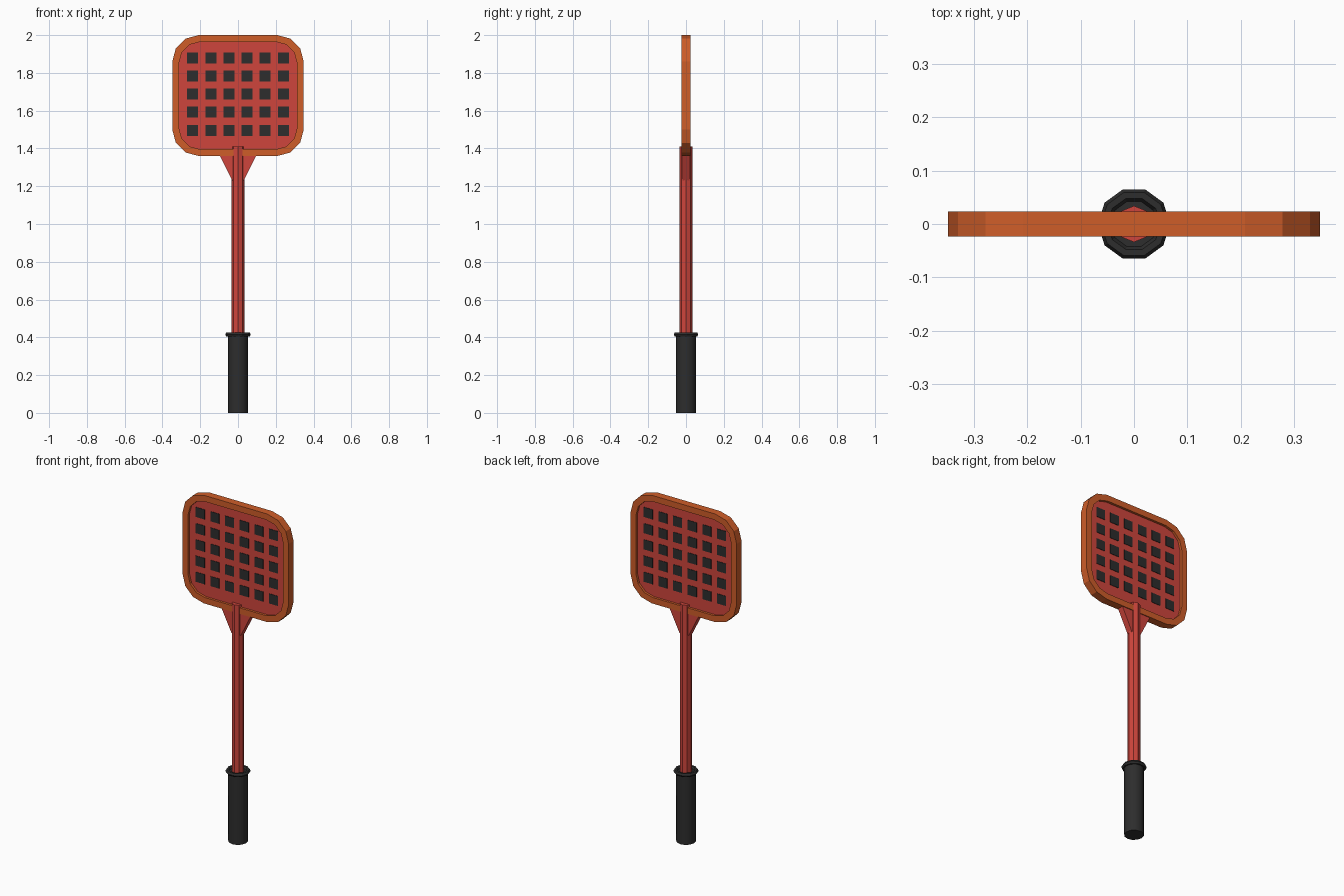
import bpy, bmesh
from math import sin, cos, pi, radians

old = bpy.data.objects.get("Cube")
if old:
    bpy.data.objects.remove(old, do_unlink=True)


def material(name, rgb):
    m = bpy.data.materials.new(name)
    m.use_nodes = True
    m.diffuse_color = (*rgb, 1)
    m.node_tree.nodes["Principled BSDF"].inputs["Base Color"].default_value = (*rgb, 1)
    return m


RED = material("red plastic", (0.62, 0.06, 0.045))
ORANGE = material("orange rim", (0.62, 0.11, 0.022))
BLACK = material("black rubber", (0.026, 0.026, 0.026))


def finish(name, bm, mat):
    bmesh.ops.recalc_face_normals(bm, faces=bm.faces)
    me = bpy.data.meshes.new(name)
    bm.to_mesh(me)
    bm.free()
    me.materials.append(mat)
    ob = bpy.data.objects.new(name, me)
    bpy.context.collection.objects.link(ob)
    return ob


def rounded(hw, hh, r, zc, steps=3):
    """Rounded rectangle outline in x and z."""
    pts = []
    for q, (sx, sz) in enumerate([(1, 1), (-1, 1), (-1, -1), (1, -1)]):
        for i in range(steps + 1):
            a = (q + i / steps) * pi / 2
            pts.append((sx * (hw - r) + r * cos(a), zc + sz * (hh - r) + r * sin(a)))
    return pts


def loop(bm, pts, y):
    return [bm.verts.new((x, y, z)) for x, z in pts]


def walls(bm, a, b):
    for i in range(len(a)):
        j = (i + 1) % len(a)
        bm.faces.new((a[i], a[j], b[j], b[i]))


def prism(name, pts, half, mat):
    bm = bmesh.new()
    f, b = loop(bm, pts, -half), loop(bm, pts, half)
    bm.faces.new(f)
    bm.faces.new(b)
    walls(bm, f, b)
    return finish(name, bm, mat)


def lathe(name, profile, sides, mat, closed=False):
    """Turn (radius, height) points about z."""
    bm = bmesh.new()
    rings = [[bm.verts.new((r * cos(2 * pi * i / sides), r * sin(2 * pi * i / sides), z))
              for i in range(sides)] for r, z in profile]
    for a, b in zip(rings, rings[1:]):
        walls(bm, a, b)
    if closed:
        walls(bm, rings[-1], rings[0])
    else:
        bm.faces.new(rings[0])
        bm.faces.new(rings[-1])
    return finish(name, bm, mat)


# Handle: grip, collar ring and shaft
grip = lathe("grip", [(0.053, 0), (0.053, 0.415)], 12, BLACK)
collar = [(0.056 + 0.012 * cos(k * pi / 3), 0.415 + 0.012 * sin(k * pi / 3)) for k in range(6)]
lathe("grip_collar", collar, 10, BLACK, closed=True)
lathe("shaft", [(0.034, 0.4), (0.034, 1.41)], 8, RED)

# Flared neck between shaft and head
prism("neck", [(-0.1, 1.37), (0.1, 1.37), (0.03, 1.23), (-0.03, 1.23)], 0.018, RED)

# Head: rim around a thinner panel
ZC = 1.68
bm = bmesh.new()
outer, inner = rounded(0.348, 0.32, 0.14, ZC), rounded(0.312, 0.284, 0.11, ZC)
of, ob = loop(bm, outer, -0.023), loop(bm, outer, 0.023)
nf, nb = loop(bm, inner, -0.023), loop(bm, inner, 0.023)
for a, b in ((of, ob), (ob, nb), (nb, nf), (nf, of)):
    walls(bm, a, b)
finish("head_rim", bm, ORANGE)
prism("head_panel", rounded(0.335, 0.308, 0.13, ZC), 0.009, RED)

# Dark mesh squares on both faces of the panel
bm = bmesh.new()
for side in (-1, 1):
    for col in range(6):
        for row in range(5):
            cube = bmesh.ops.create_cube(bm, size=1)["verts"]
            bmesh.ops.scale(bm, vec=(0.058, 0.004, 0.058), verts=cube)
            bmesh.ops.translate(bm, verts=cube, vec=(
                (col - 2.5) * 0.096, side * 0.0095, 1.688 + (row - 2) * 0.096))
finish("mesh_squares", bm, BLACK)

# Soft sides on the grip, crisp edges at its ends
bpy.ops.object.select_all(action="DESELECT")
grip.select_set(True)
bpy.context.view_layer.objects.active = grip
bpy.ops.object.shade_smooth_by_angle(angle=radians(40))
